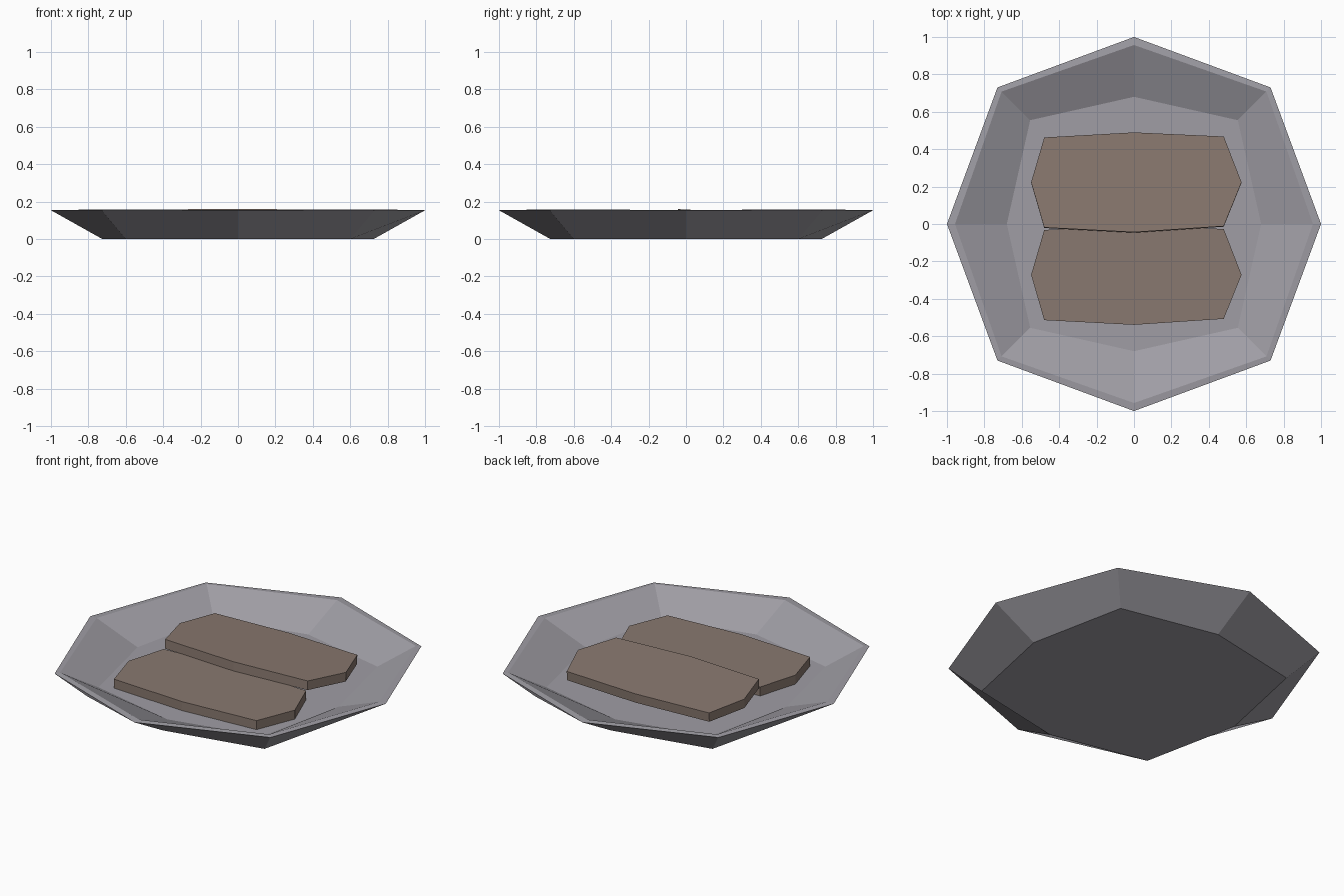
import bpy, bmesh, math
from mathutils import Matrix

if "Cube" in bpy.data.objects:
    bpy.data.objects.remove(bpy.data.objects["Cube"])


def material(name, rgb):
    m = bpy.data.materials.new(name)
    m.diffuse_color = (*rgb, 1)
    m.use_nodes = True
    m.node_tree.nodes["Principled BSDF"].inputs["Base Color"].default_value = m.diffuse_color
    return m


grey = material("plate grey", (0.35, 0.34, 0.375))
brown = material("slice brown", (0.25, 0.19, 0.16))


def finish(bm, name, mat):
    bmesh.ops.recalc_face_normals(bm, faces=bm.faces)
    me = bpy.data.meshes.new(name)
    bm.to_mesh(me)
    bm.free()
    me.materials.append(mat)
    ob = bpy.data.objects.new(name, me)
    bpy.context.collection.objects.link(ob)
    return ob


def octagon(bm, straight, diagonal, z_straight, z_diagonal):
    """Eight points: radius on the axes, coordinate on the diagonals."""
    ring = []
    for i in range(8):
        a = i * math.pi / 4
        odd = i % 2
        r = diagonal * math.sqrt(2) if odd else straight
        z = z_diagonal if odd else z_straight
        ring.append(bm.verts.new((r * math.cos(a), r * math.sin(a), z)))
    return ring


# Octagonal plate: foot, outer rim, inner rim, sunken floor
bm = bmesh.new()
rings = [octagon(bm, *r) for r in (
    (0.725, 0.60, 0.0, 0.0),
    (1.0, 0.73, 0.154, 0.154),
    (0.957, 0.708, 0.155, 0.159),
    (0.68, 0.555, 0.05, 0.05))]
for lo, hi in zip(rings, rings[1:]):
    for i in range(8):
        j = (i + 1) % 8
        bm.faces.new((lo[i], lo[j], hi[j], hi[i]))
bm.faces.new(rings[0])
bm.faces.new(rings[-1])
finish(bm, "plate", grey)


# Flat slices with clipped ends
OUTLINE = [(-0.48, -0.242), (0, -0.267), (0.48, -0.235), (0.575, 0),
           (0.48, 0.245), (0, 0.267), (-0.48, 0.24), (-0.55, 0)]


def slice_piece(name, y, z, tilt):
    bm = bmesh.new()
    face = bm.faces.new([bm.verts.new((px, py, 0)) for px, py in OUTLINE])
    out = bmesh.ops.extrude_face_region(bm, geom=[face])["geom"]
    top = [v for v in out if isinstance(v, bmesh.types.BMVert)]
    bmesh.ops.translate(bm, verts=top, vec=(0, 0, -0.055))
    ob = finish(bm, name, brown)
    ob.matrix_world = Matrix.Translation((0, y, z)) @ Matrix.Rotation(tilt, 4, 'X')


slice_piece("front_slice", -0.272, 0.105, 0)
# The back slice leans with its front edge resting on the other
slice_piece("back_slice", 0.223, 0.147, math.radians(-2.8))
